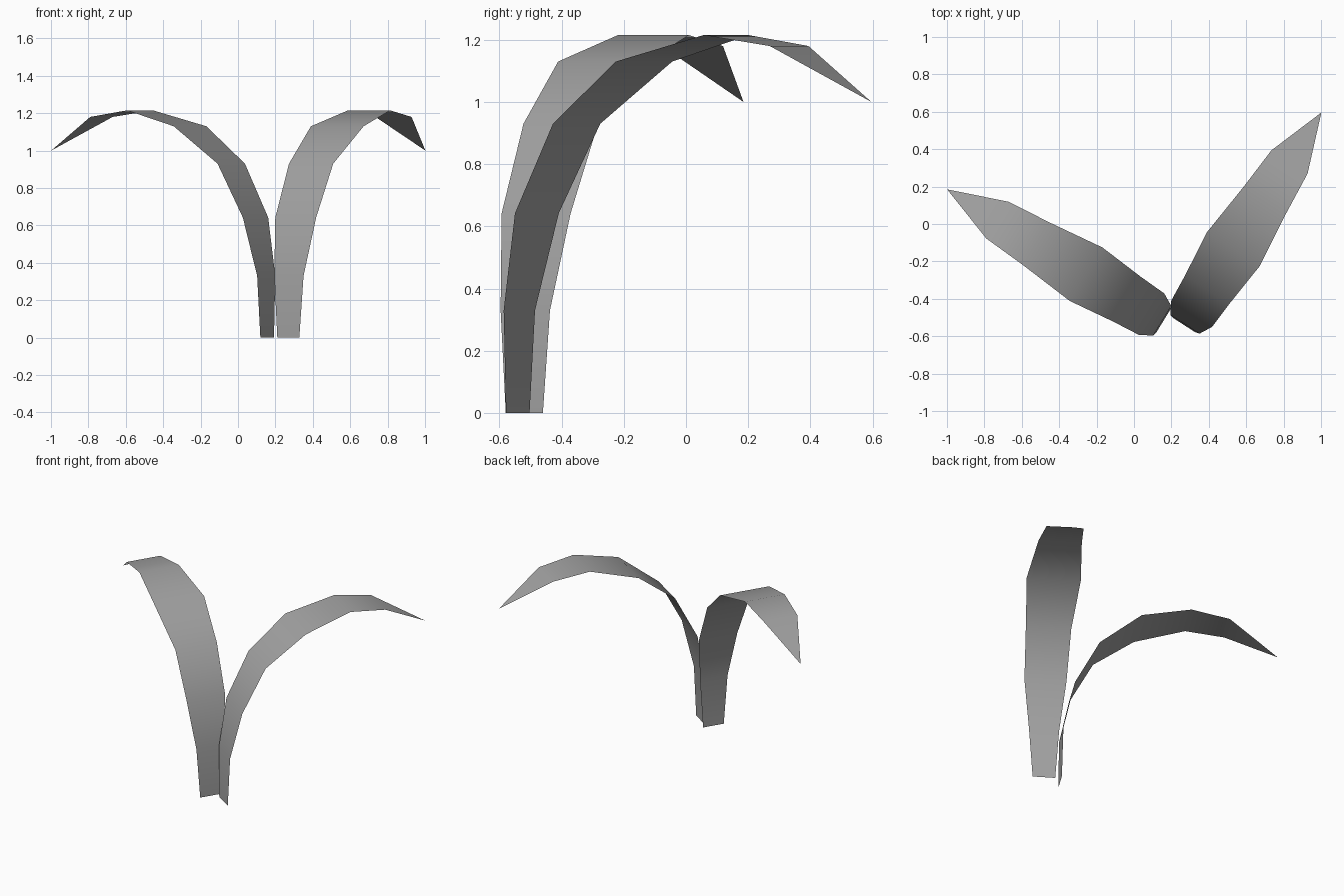
import bpy
import bmesh
from math import radians
from mathutils import Matrix, Vector

cube = bpy.data.objects.get("Cube")
if cube:
    bpy.data.objects.remove(cube, do_unlink=True)

# Single matte grey for both blades
grey = bpy.data.materials.new("leaf grey")
grey.use_nodes = True
colour = (0.36, 0.36, 0.36, 1)
grey.diffuse_color = colour
grey.node_tree.nodes["Principled BSDF"].inputs["Base Color"].default_value = colour

# Blade profile: reach from the root, height, width
PROFILE = [(0, 0, 0.14), (0.006, 0.33, 0.186), (0.073, 0.642, 0.26),
           (0.225, 0.93, 0.281), (0.483, 1.13, 0.335),
           (0.797, 1.215, 0.268), (1.038, 1.18, 0.23)]
TIP = (1.353, 0, 1.0)


def leaf(name, root, heading):
    """Arching ribbon of quads that ends in a pointed triangle."""
    bm = bmesh.new()
    rows = [[bm.verts.new((reach, side * width / 2, z)) for side in (-1, 1)]
            for reach, z, width in PROFILE]
    for (a, b), (c, d) in zip(rows, rows[1:]):
        bm.faces.new((a, c, d, b))
    tip = bm.verts.new(TIP)
    bm.faces.new((rows[-1][0], tip, rows[-1][1]))
    for face in bm.faces:
        face.smooth = True
    # Turn the blade to its heading and place it at its root
    place = Matrix.Translation(Vector(root)) @ Matrix.Rotation(radians(heading), 4, "Z")
    bm.transform(place)
    bm.normal_update()
    mesh = bpy.data.meshes.new(name)
    bm.to_mesh(mesh)
    bm.free()
    mesh.materials.append(grey)
    obj = bpy.data.objects.new(name, mesh)
    bpy.context.collection.objects.link(obj)


leaf("left_leaf", (0.269, -0.541, 0), 57.2)
leaf("right_leaf", (0.156, -0.52, 0), 148.6)
